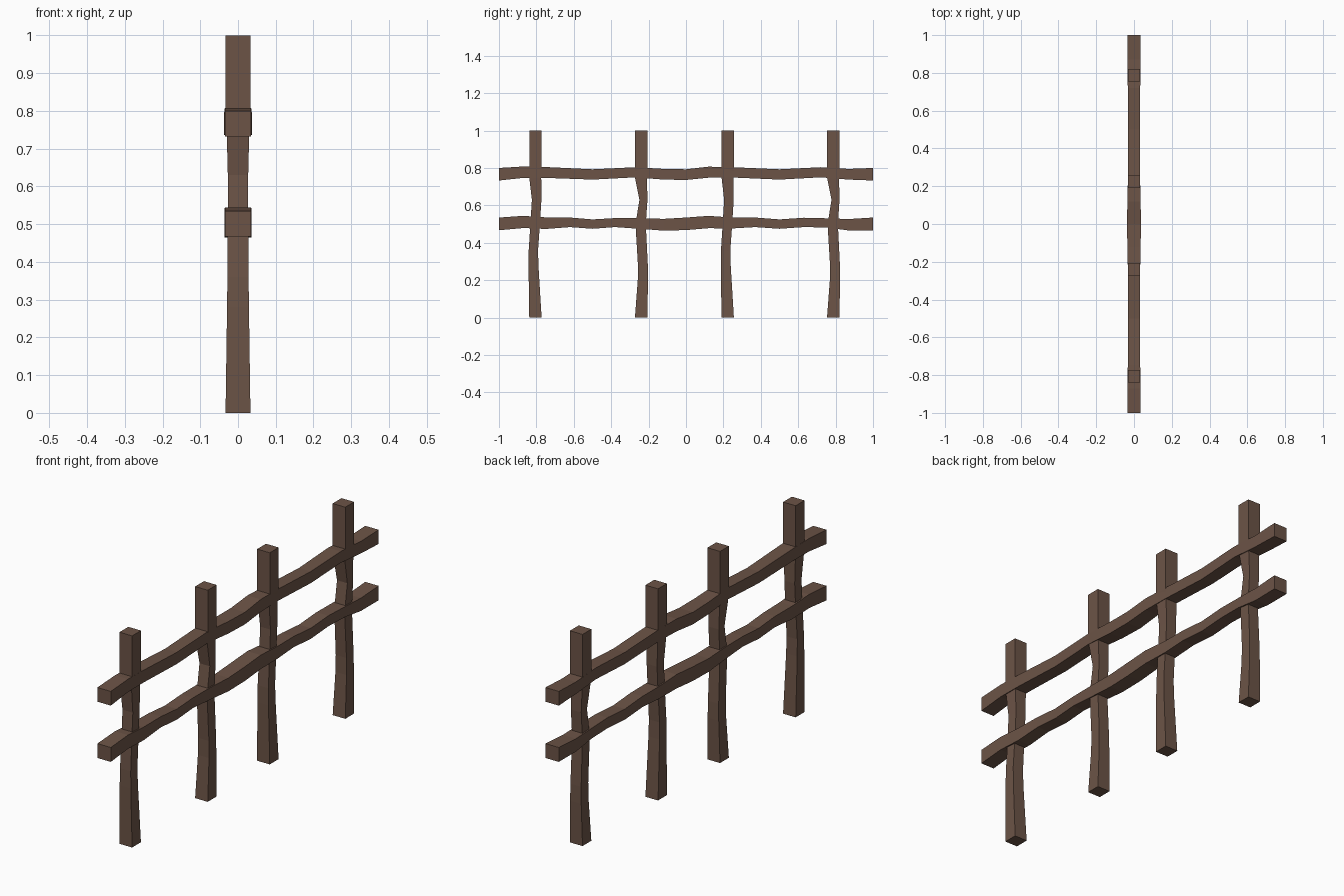
import bpy, bmesh
from mathutils import Vector

wood = bpy.data.materials.new("brown wood")
wood.diffuse_color = (0.150, 0.088, 0.062, 1)


def beam(name, rings, vertical, offset=0.0):
    """Square bar; each ring = (position along, low side, high side, half depth in x)."""
    bm = bmesh.new()
    loops = []
    for t, lo, hi, hx in rings:
        corners = [(-hx, lo), (hx, lo), (hx, hi), (-hx, hi)]
        loops.append([bm.verts.new((x, s + offset, t) if vertical else (x, t, s))
                      for x, s in corners])
    for a, b in zip(loops, loops[1:]):
        for i in range(4):
            j = (i + 1) % 4
            bm.faces.new((a[i], a[j], b[j], b[i]))
    bm.faces.new(loops[0])
    bm.faces.new(loops[-1])
    bmesh.ops.recalc_face_normals(bm, faces=bm.faces)
    me = bpy.data.meshes.new(name)
    bm.to_mesh(me)
    bm.free()
    me.materials.append(wood)
    ob = bpy.data.objects.new(name, me)
    bpy.context.collection.objects.link(ob)


# Two crooked post shapes, (z, y low, y high, half depth), around their base centre
post_a = [(0, -.033, .033, .033), (.28, -.037, .016, .029), (.36, -.036, .014, .028),
          (.50, -.027, .024, .027), (.63, -.019, .032, .027), (.75, -.033, .031, .030),
          (.80, -.033, .033, .033), (1, -.033, .033, .033)]
post_b = [(0, -.033, .033, .033), (.20, -.018, .037, .029), (.28, -.017, .036, .028),
          (.50, -.030, .025, .027), (.63, -.009, .034, .027), (.75, -.033, .031, .030),
          (.80, -.033, .033, .033), (1, -.033, .033, .033)]
for i, (shape, y) in enumerate([(post_a, -.805), (post_b, -.24), (post_a, .223), (post_b, .787)]):
    beam(f"post_{i + 1}", shape, True, y)

# Wavy rails, (y, z low, z high, half depth)
beam("upper_rail", [(-1, .733, .800, .035), (-.87, .747, .808, .034), (-.75, .747, .805, .033),
                    (-.5, .738, .793, .031), (-.27, .750, .804, .032), (-.12, .738, .795, .035),
                    (0, .736, .793, .037), (.12, .748, .807, .035), (.25, .749, .804, .032),
                    (.5, .738, .793, .031), (.72, .750, .804, .033), (.87, .738, .795, .034),
                    (1, .733, .800, .035)], False)
beam("lower_rail", [(-1, .467, .535, .035), (-.87, .479, .544, .034), (-.75, .474, .536, .033),
                    (-.62, .484, .535, .031), (-.5, .475, .525, .031), (-.38, .484, .532, .031),
                    (-.25, .475, .532, .032), (-.12, .465, .528, .035), (0, .468, .535, .036),
                    (.12, .478, .544, .035), (.25, .477, .535, .032), (.37, .484, .535, .031),
                    (.5, .475, .525, .031), (.63, .484, .534, .031), (.75, .482, .531, .033),
                    (.87, .466, .527, .034), (1, .467, .535, .035)], False)
